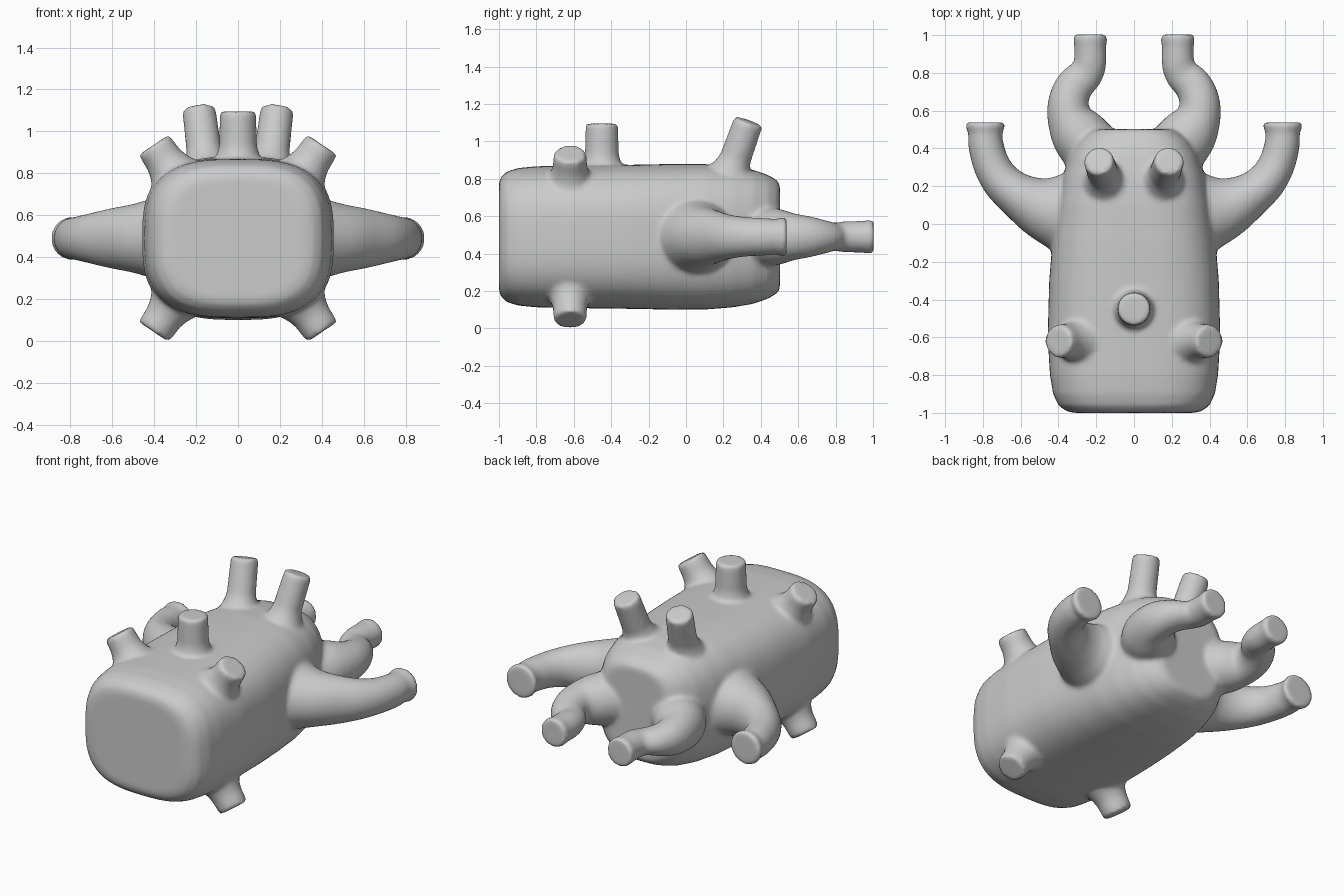
import bpy, bmesh, math
from mathutils import Vector

if "Cube" in bpy.data.objects:
    bpy.data.objects.remove(bpy.data.objects["Cube"])

MID = 0.49          # height of the body axis
bm = bmesh.new()


def smooth_rings(rings, steps):
    """Catmull-Rom interpolation of (x, y, z, half_width, half_height) rings."""
    v = [Vector(r) for r in rings]
    out = []
    for i in range(len(v) - 1):
        p0, p1, p2, p3 = v[max(i - 1, 0)], v[i], v[i + 1], v[min(i + 2, len(v) - 1)]
        for k in range(steps):
            t = k / steps
            out.append(0.5 * (2 * p1 + (p2 - p0) * t + (2 * p0 - 5 * p1 + 4 * p2 - p3) * t**2
                              + (3 * p1 - p0 - 3 * p2 + p3) * t**3))
    return out + [v[-1]]


def loft(rings, power=2.0, steps=1, sides=32):
    """Closed skin through superelliptic rings that follow a path."""
    rings = smooth_rings(rings, steps)
    pts = [Vector(r[:3]) for r in rings]
    loops = []
    for i, r in enumerate(rings):
        tan = (pts[min(i + 1, len(pts) - 1)] - pts[max(i - 1, 0)]).normalized()
        ref = Vector((0, 1, 0)) if abs(tan.z) > 0.7 else Vector((0, 0, 1))
        side = tan.cross(ref).normalized()
        up = side.cross(tan)
        loop = []
        for k in range(sides):
            a = 2 * math.pi * k / sides
            c, s = math.cos(a), math.sin(a)
            u = math.copysign(abs(c) ** (2 / power), c) * r[3]
            w = math.copysign(abs(s) ** (2 / power), s) * r[4]
            loop.append(bm.verts.new(pts[i] + side * u + up * w))
        loops.append(loop)
    for a, b in zip(loops, loops[1:]):
        for k in range(sides):
            n = (k + 1) % sides
            bm.faces.new((a[k], a[n], b[n], b[k]))
    bm.faces.new(loops[0])
    bm.faces.new(loops[-1])


def peg(base, tip, r):
    """Straight stub with a flared foot where it meets the body."""
    base, tip = Vector(base), Vector(tip)
    d = (tip - base).normalized()
    length = (tip - base).length
    prof = [(-0.12, r + 0.02), (-0.02, r + 0.035), (0.02, r + 0.015), (0.06, r + 0.004),
            (length - 0.015, r), (length, r - 0.004)]
    loft([(*(base + d * h), q, q) for h, q in prof])


# Body: rounded box tapering towards the back
body = [(-1, .32, .29), (-.99, .36, .318), (-.96, .40, .348), (-.9, .428, .367),
        (-.8, .445, .377), (-.6, .457, .381), (-.3, .449, .385), (-.1, .432, .389),
        (.1, .407, .389), (.25, .377, .377), (.36, .342, .358), (.44, .298, .33),
        (.485, .25, .303), (.502, .21, .28)]
loft([(0, y, MID, a, b) for y, a, b in body], power=3.0, sides=64)

# Central top stub
peg((0, -.45, .87), (0, -.45, 1.095), .087)

side_arm = [(.28, .04, .24, .20), (.37, .06, .22, .20), (.495, .09, .165, .165),
            (.61, .15, .122, .142), (.70, .225, .105, .12), (.757, .32, .097, .106),
            (.785, .425, .093, .10), (.786, .485, .092, .096), (.787, .515, .105, .105),
            (.787, .538, .10, .10)]
back_arm = [(.23, .40, .16, .16), (.30, .49, .148, .15), (.343, .575, .118, .126),
            (.345, .66, .106, .11), (.312, .735, .10, .09), (.258, .79, .092, .076),
            (.233, .85, .086, .083), (.232, .94, .085, .085), (.232, .975, .09, .09),
            (.232, 1.003, .086, .086)]

for s in (1, -1):
    # Curved arms at the sides and at the back
    for arm in (side_arm, back_arm):
        loft([(s * x, y, MID, a, b) for x, y, a, b in arm], steps=4)
    # Tall leaning stubs on top
    peg((s * .155, .245, .855), (s * .187, .335, 1.108), .08)
    # Diagonal stubs above and below
    for v in (1, -1):
        peg((s * .32, -.62, MID + v * .325), (s * .402, -.62, MID + v * .446), .088)

bmesh.ops.recalc_face_normals(bm, faces=bm.faces[:])
mesh = bpy.data.meshes.new("body_with_arms")
bm.to_mesh(mesh)
bm.free()
obj = bpy.data.objects.new("body_with_arms", mesh)
bpy.context.collection.objects.link(obj)

# Fuse all parts into one skin and soften the joints
remesh = obj.modifiers.new("fuse", 'REMESH')
remesh.mode = 'VOXEL'
remesh.voxel_size = 0.013
remesh.use_smooth_shade = True
soften = obj.modifiers.new("soften", 'SMOOTH')
soften.factor = 0.5
soften.iterations = 8
